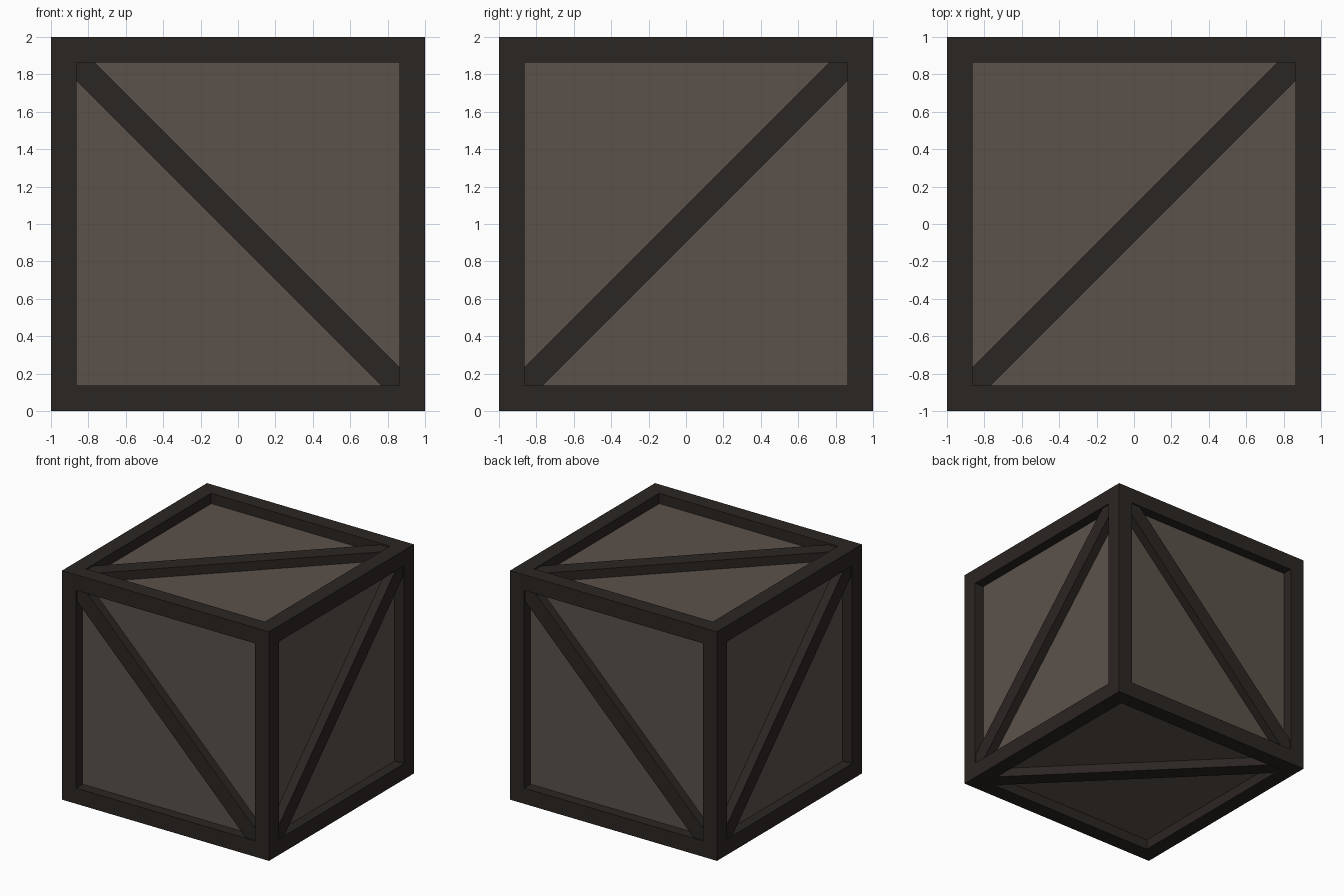
import bpy, bmesh
from mathutils import Vector, Matrix

if "Cube" in bpy.data.objects:
    bpy.data.objects.remove(bpy.data.objects["Cube"])

BAR = 0.137          # width of frame bars and braces
PANEL_DEPTH = 0.09   # panels sit this far inside the frame
BRACE_DEPTH = 0.012  # braces sit just below the frame face
CENTRE = Vector((0, 0, 1))


def material(name, rgb):
    m = bpy.data.materials.new(name)
    m.diffuse_color = (*rgb, 1)
    m.use_nodes = True
    m.node_tree.nodes["Principled BSDF"].inputs["Base Color"].default_value = m.diffuse_color
    return m


dark = material("dark_wood", (0.024, 0.019, 0.016))
light = material("panel_wood", (0.105, 0.084, 0.070))


def finish(name, bm, mat):
    bmesh.ops.recalc_face_normals(bm, faces=bm.faces)
    me = bpy.data.meshes.new(name)
    bm.to_mesh(me)
    bm.free()
    ob = bpy.data.objects.new(name, me)
    ob.location = CENTRE
    me.materials.append(mat)
    bpy.context.collection.objects.link(ob)


# Panels: one inner box
bm = bmesh.new()
bmesh.ops.create_cube(bm, size=2 - 2 * PANEL_DEPTH)
finish("panels", bm, light)

# Frame: cube with each face inset, then the opening pushed in to the panel
bm = bmesh.new()
bmesh.ops.create_cube(bm, size=2)
openings = bm.faces[:]
bmesh.ops.inset_individual(bm, faces=openings, thickness=BAR, use_even_offset=True)
for f in openings:
    n = f.normal.copy()
    new = bmesh.ops.extrude_face_region(bm, geom=[f])["geom"]
    verts = [g for g in new if isinstance(g, bmesh.types.BMVert)]
    bmesh.ops.translate(bm, verts=verts, vec=-n * PANEL_DEPTH)
    faces = [g for g in new if isinstance(g, bmesh.types.BMFace)]
    old = [f] if f.is_valid else []
    bmesh.ops.delete(bm, geom=faces + old, context="FACES_ONLY")
finish("frame", bm, dark)


# Braces: diagonal bar with ends cut square into the frame corners
def brace(name, u, v, slope):
    u, v = Vector(u), Vector(v)
    n = u.cross(v)
    a = 1 - BAR
    b = a - BAR / 2 ** 0.5
    outline = [(-a, -a), (-b, -a), (a, b), (a, a), (b, a), (-a, -b)]
    bm = bmesh.new()
    face = bm.faces.new([bm.verts.new(u * p * slope + v * q + n * (1 - PANEL_DEPTH))
                         for p, q in outline])
    new = bmesh.ops.extrude_face_region(bm, geom=[face])["geom"]
    bmesh.ops.translate(bm, verts=[g for g in new if isinstance(g, bmesh.types.BMVert)],
                        vec=n * (PANEL_DEPTH - BRACE_DEPTH))
    finish(name, bm, dark)


X, Y, Z = (1, 0, 0), (0, 1, 0), (0, 0, 1)
brace("front_brace", X, Z, -1)
brace("back_brace", (-1, 0, 0), Z, -1)
brace("right_brace", Y, Z, 1)
brace("left_brace", (0, -1, 0), Z, 1)
brace("top_brace", X, Y, 1)
brace("bottom_brace", X, (0, -1, 0), 1)
